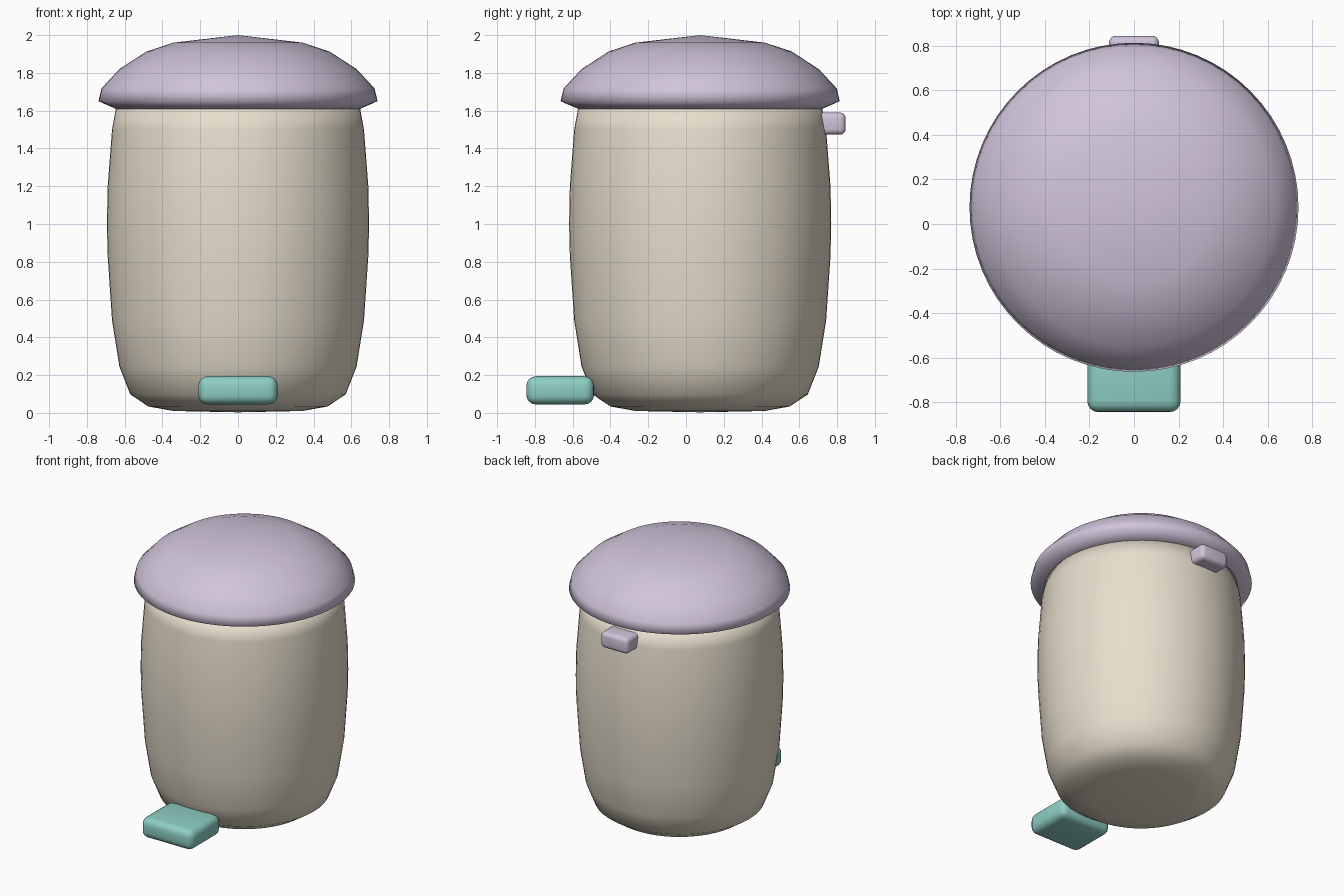
import bpy, bmesh, math
from mathutils import Vector

if "Cube" in bpy.data.objects:
    bpy.data.objects.remove(bpy.data.objects["Cube"])

CY = 0.075  # centre of the round parts along y


def material(name, rgb):
    m = bpy.data.materials.new(name)
    m.diffuse_color = (*rgb, 1)
    m.use_nodes = True
    m.node_tree.nodes["Principled BSDF"].inputs["Base Color"].default_value = m.diffuse_color
    return m


def finish(name, bm, mat):
    bmesh.ops.recalc_face_normals(bm, faces=bm.faces)
    me = bpy.data.meshes.new(name)
    bm.to_mesh(me)
    bm.free()
    me.shade_smooth()
    me.materials.append(mat)
    ob = bpy.data.objects.new(name, me)
    bpy.context.collection.objects.link(ob)
    return ob


def lathe(name, profile, mat, steps=64):
    bm = bmesh.new()
    vs = [bm.verts.new((r, 0, z)) for r, z in profile]
    es = [bm.edges.new(p) for p in zip(vs, vs[1:])]
    bmesh.ops.spin(bm, geom=vs + es, cent=(0, 0, 0), axis=(0, 0, 1),
                   angle=math.tau, steps=steps, use_duplicate=False)
    bmesh.ops.remove_doubles(bm, verts=bm.verts, dist=1e-4)
    ob = finish(name, bm, mat)
    ob.location.y = CY
    return ob


def rounded_box(name, lo, hi, radius, mat):
    lo, hi = Vector(lo), Vector(hi)
    bm = bmesh.new()
    bmesh.ops.create_cube(bm, size=1)
    bmesh.ops.scale(bm, vec=hi - lo, verts=bm.verts)
    bmesh.ops.bevel(bm, geom=bm.edges[:], offset=radius, segments=4,
                    profile=0.5, affect='EDGES')
    ob = finish(name, bm, mat)
    ob.location = (lo + hi) / 2
    return ob


cream = material("cream", (0.80, 0.73, 0.61))
lilac = material("lilac", (0.63, 0.55, 0.70))
teal = material("teal", (0.27, 0.62, 0.55))

# barrel-shaped bin
lathe("bin_body", [(0, 0.003), (0.34, 0.01), (0.475, 0.034), (0.57, 0.098),
                   (0.628, 0.245), (0.667, 0.49), (0.69, 0.83), (0.694, 1.0),
                   (0.69, 1.2), (0.667, 1.5), (0.645, 1.62), (0, 1.62)], cream)

# domed lid with a tucked-under rim
lathe("lid", [(0, 1.61), (0.64, 1.607), (0.739, 1.65), (0.723, 1.718),
              (0.628, 1.82), (0.485, 1.913), (0.343, 1.96), (0, 2.0)], lilac)

# foot pedal and rear hinge
rounded_box("pedal", (-0.21, -0.845, 0.045), (0.21, -0.487, 0.194), 0.05, teal)
rounded_box("hinge", (-0.112, 0.665, 1.473), (0.112, 0.845, 1.59), 0.03, lilac)
